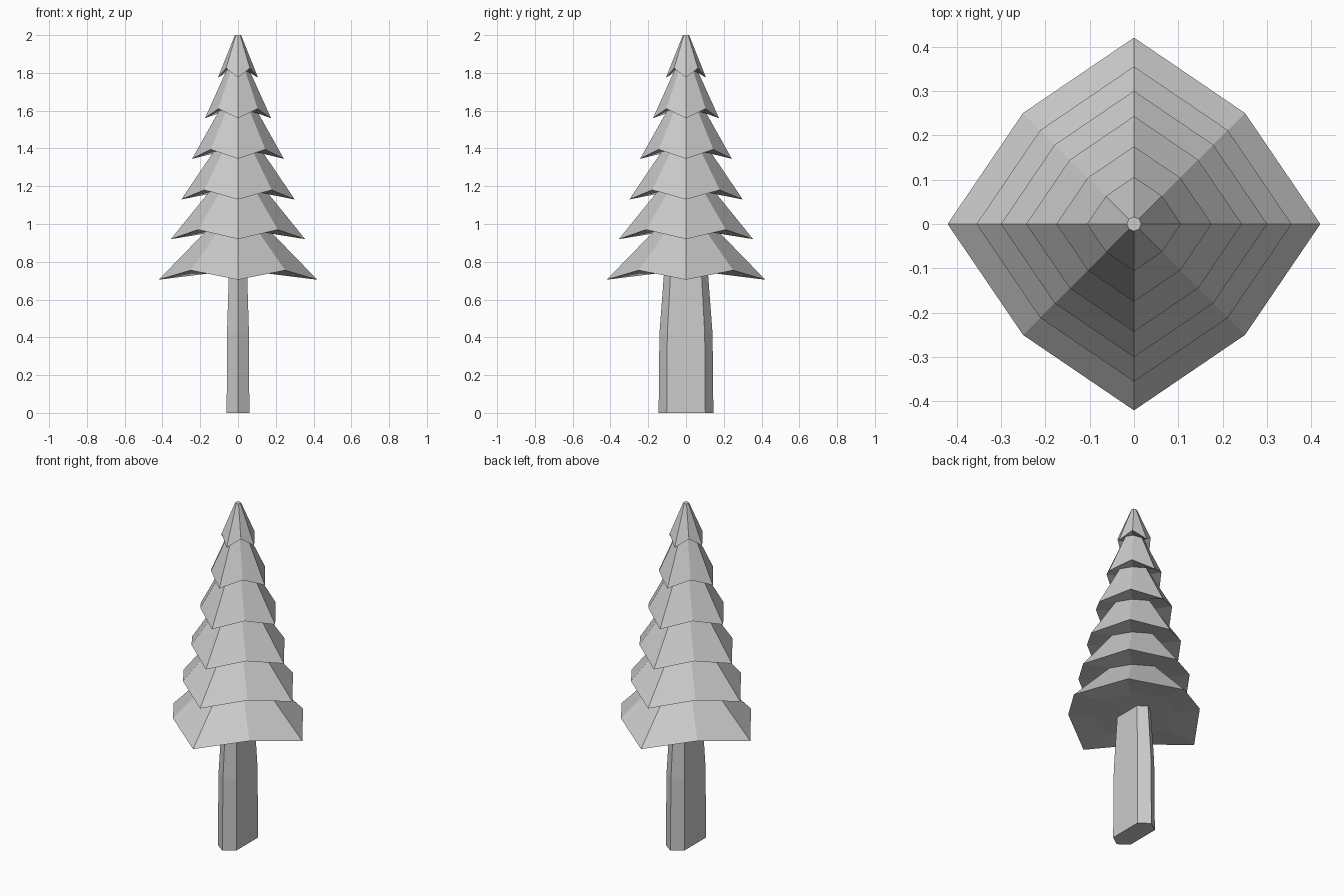
import bpy, bmesh
from math import cos, sin, pi

if "Cube" in bpy.data.objects:
    bpy.data.objects.remove(bpy.data.objects["Cube"])


def loft(name, rings):
    """Skin a list of equal-length point rings, with flat caps at both ends."""
    bm = bmesh.new()
    vs = [[bm.verts.new(p) for p in ring] for ring in rings]
    n = len(vs[0])
    for a, b in zip(vs, vs[1:]):
        for i in range(n):
            j = (i + 1) % n
            bm.faces.new((a[i], a[j], b[j], b[i]))
    bm.faces.new(vs[0][::-1])
    bm.faces.new(vs[-1])
    bmesh.ops.recalc_face_normals(bm, faces=bm.faces)
    me = bpy.data.meshes.new(name)
    bm.to_mesh(me)
    bm.free()
    ob = bpy.data.objects.new(name, me)
    bpy.context.collection.objects.link(ob)
    return ob


def star(r_axis, z_axis, r_diag, z_diag):
    """Eight-point ring alternating between axis and diagonal corners."""
    pts = []
    for i in range(8):
        r, z = (r_diag, z_diag) if i % 2 else (r_axis, z_axis)
        pts.append((r * cos(i * pi / 4), r * sin(i * pi / 4), z))
    return pts


# Foliage: (underside inner radius, rim radius, rim tip height) per tier
tiers = [(0.25, 0.42, 0.705), (0.172, 0.355, 0.92), (0.153, 0.30, 1.13),
         (0.128, 0.243, 1.345), (0.10, 0.175, 1.56), (0.06, 0.106, 1.775)]
rings = []
for inner, rim, z in tiers:
    zi = z + (0.033 if rim > 0.4 else 0.04)
    rings.append(star(inner, zi, inner * 0.88, zi))
    rings.append(star(rim, z, rim * 0.842, z + 0.05))
rings.append(star(0.016, 2.0, 0.016, 2.0))
loft("foliage", rings)

# Trunk: flattened six-sided plank, narrowing towards the top
section = [(0.06, -0.102), (0.06, 0.102), (0, 0.145),
           (-0.06, 0.102), (-0.06, -0.102), (0, -0.145)]
loft("trunk", [[(x * s, y * s, z) for x, y in section]
               for z, s in ((0, 1), (0.42, 0.97), (0.745, 0.8))])
